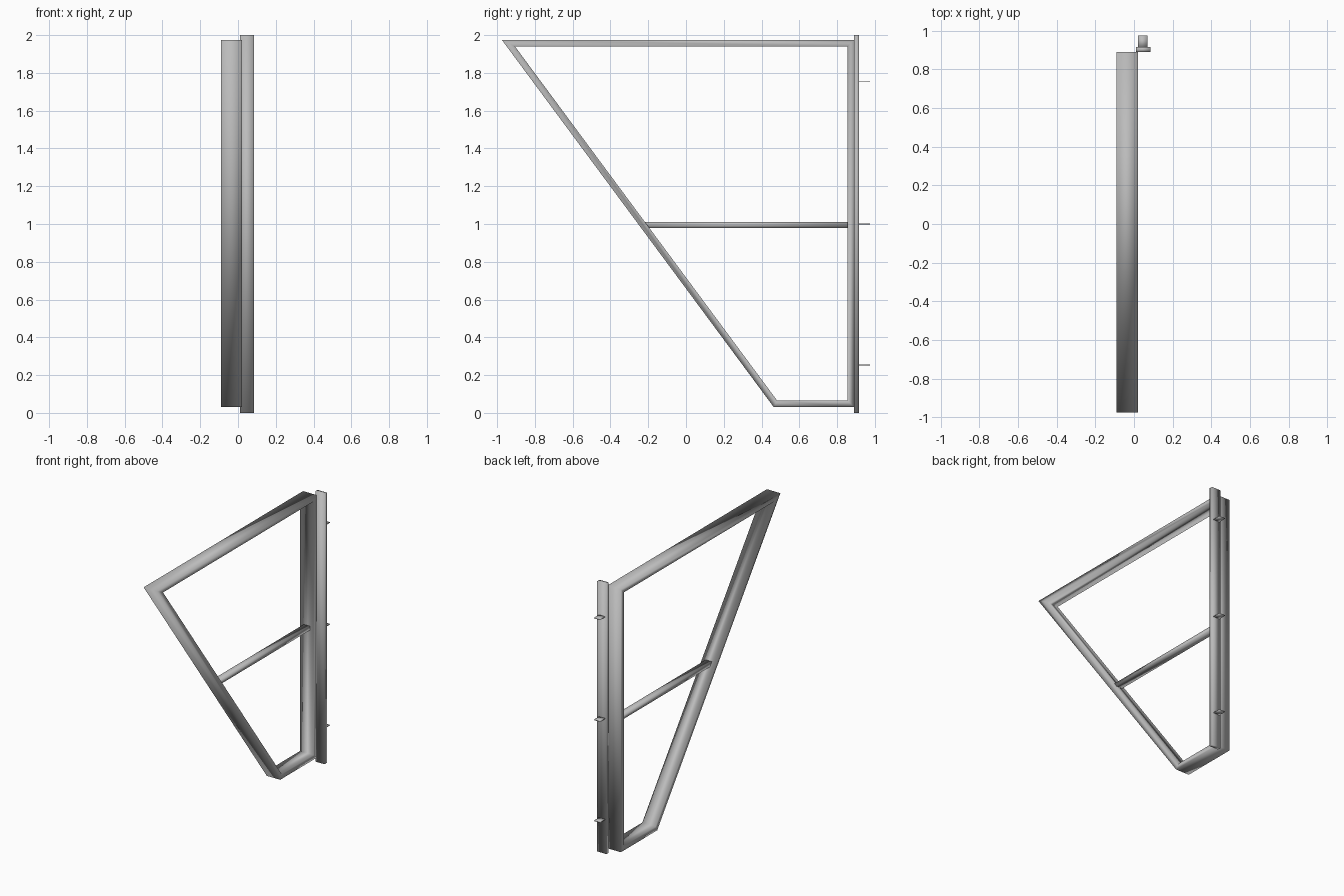
import bpy, bmesh
from mathutils import Vector

if "Cube" in bpy.data.objects:
    bpy.data.objects.remove(bpy.data.objects["Cube"])

steel = bpy.data.materials.new("grey_steel")
steel.diffuse_color = (0.5, 0.5, 0.5, 1)
steel.use_nodes = True
steel.node_tree.nodes["Principled BSDF"].inputs["Base Color"].default_value = steel.diffuse_color


def finish(name, bm):
    bmesh.ops.recalc_face_normals(bm, faces=bm.faces)
    me = bpy.data.meshes.new(name)
    bm.to_mesh(me)
    bm.free()
    me.materials.append(steel)
    for p in me.polygons:
        p.use_smooth = True      # soft normals across the box edges
    ob = bpy.data.objects.new(name, me)
    bpy.context.collection.objects.link(ob)
    return ob


def box(name, x0, x1, y0, y1, z0, z1):
    bm = bmesh.new()
    bmesh.ops.create_cube(bm, size=1)
    for v in bm.verts:
        v.co = (x0 + (v.co.x + .5) * (x1 - x0),
                y0 + (v.co.y + .5) * (y1 - y0),
                z0 + (v.co.z + .5) * (z1 - z0))
    return finish(name, bm)


# Mitred outer frame: (y, z) outline with an inner outline offset by the bar width
outer = [Vector(p) for p in ((-.975, 1.975), (.89, 1.975), (.89, .03), (.465, .03))]
width, x0, x1 = .035, -.09, .02
inner = []
for i, p in enumerate(outer):
    a = (p - outer[i - 1]).normalized()
    b = (outer[(i + 1) % 4] - p).normalized()
    na, nb = Vector((a.y, -a.x)), Vector((b.y, -b.x))   # inward normals
    inner.append(p + (na + nb) * width / (1 + na.dot(nb)))

bm = bmesh.new()
rings = [[bm.verts.new((x, p.x, p.y)) for p in loop]
         for loop, x in ((outer, x0), (outer, x1), (inner, x1), (inner, x0))]
for k in range(4):
    r, s = rings[k], rings[(k + 1) % 4]
    for i in range(4):
        j = (i + 1) % 4
        bm.faces.new((r[i], r[j], s[j], s[i]))
finish("outer_frame", bm)

# Horizontal brace
box("middle_brace", -.06, -.01, -.225, .86, .98, 1.01)

# Wall post and its fixing tabs
box("wall_post", .01, .085, .89, .917, 0, 2)
for n, z in enumerate((.253, 1.0, 1.753)):
    box(f"fixing_tab_{n + 1}", .02, .07, .91, .975, z - .0025, z + .0025)
